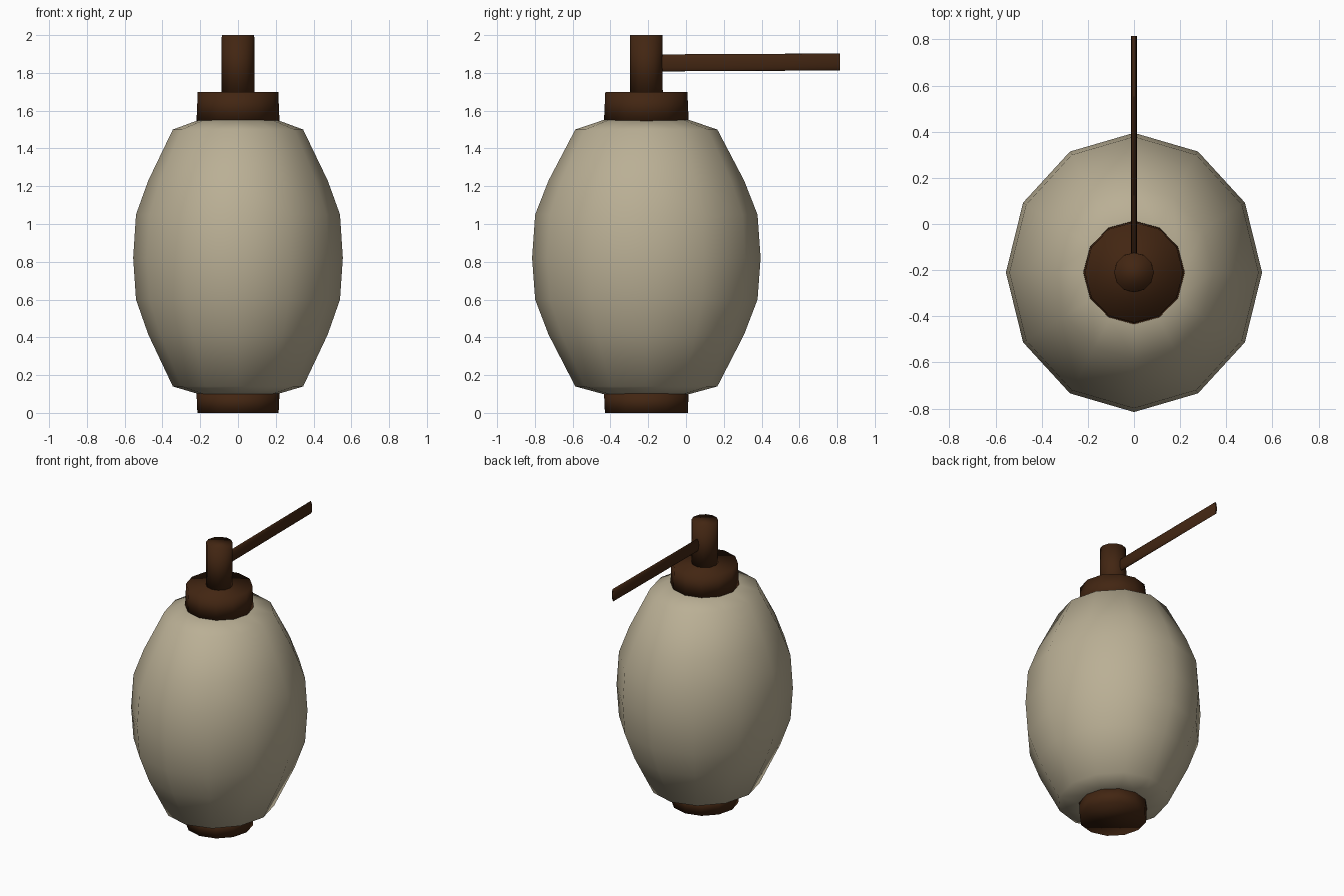
import bpy
import bmesh
from math import sin, cos, tau

cube = bpy.data.objects.get("Cube")
if cube:
    bpy.data.objects.remove(cube, do_unlink=True)

CENTRE_Y = -0.21
SIDES = 12


def material(name, rgb):
    mat = bpy.data.materials.new(name)
    mat.use_nodes = True
    mat.diffuse_color = (*rgb, 1)
    mat.node_tree.nodes["Principled BSDF"].inputs["Base Color"].default_value = (*rgb, 1)
    return mat


paper = material("paper cream", (0.49, 0.43, 0.30))
wood = material("dark wood", (0.055, 0.019, 0.006))


def lathe(name, profile, mat, stretch=1.0):
    """Closed solid turned from (radius, height) pairs, stretched along y."""
    bm = bmesh.new()
    rings = []
    for r, z in profile:
        rings.append([bm.verts.new((r * sin(tau * i / SIDES),
                                    r * stretch * cos(tau * i / SIDES), z))
                      for i in range(SIDES)])
    for low, high in zip(rings, rings[1:]):
        for i in range(SIDES):
            j = (i + 1) % SIDES
            bm.faces.new((low[i], low[j], high[j], high[i]))
    bm.faces.new(rings[0])
    bm.faces.new(rings[-1])
    bmesh.ops.recalc_face_normals(bm, faces=bm.faces)
    for face in bm.faces:
        face.smooth = True
    mesh = bpy.data.meshes.new(name)
    bm.to_mesh(mesh)
    bm.free()
    mesh.materials.append(mat)
    obj = bpy.data.objects.new(name, mesh)
    obj.location.y = CENTRE_Y
    bpy.context.collection.objects.link(obj)
    return obj


# Paper shade, bulging at the middle
lathe("paper_shade", [(0.21, 0.10), (0.345, 0.14), (0.475, 0.415), (0.54, 0.60),
                      (0.555, 0.82), (0.54, 1.05), (0.475, 1.23),
                      (0.345, 1.50), (0.21, 1.55)], paper, 1.09)

# Wooden collars and hanging post
lathe("bottom_collar", [(0.215, 0.0), (0.22, 0.11)], wood, 1.02)
lathe("top_collar", [(0.22, 1.54), (0.213, 1.70)], wood, 1.02)
lathe("hanging_post", [(0.087, 1.68), (0.086, 2.0)], wood)

# Flattened rod reaching out behind the post
rod = lathe("support_rod", [(0.045, 0.0), (0.045, 0.955)], wood)
rod.scale.x = 0.27
rod.rotation_euler.x = -tau / 4 + 0.005
rod.location = (0, -0.14, 1.853)
